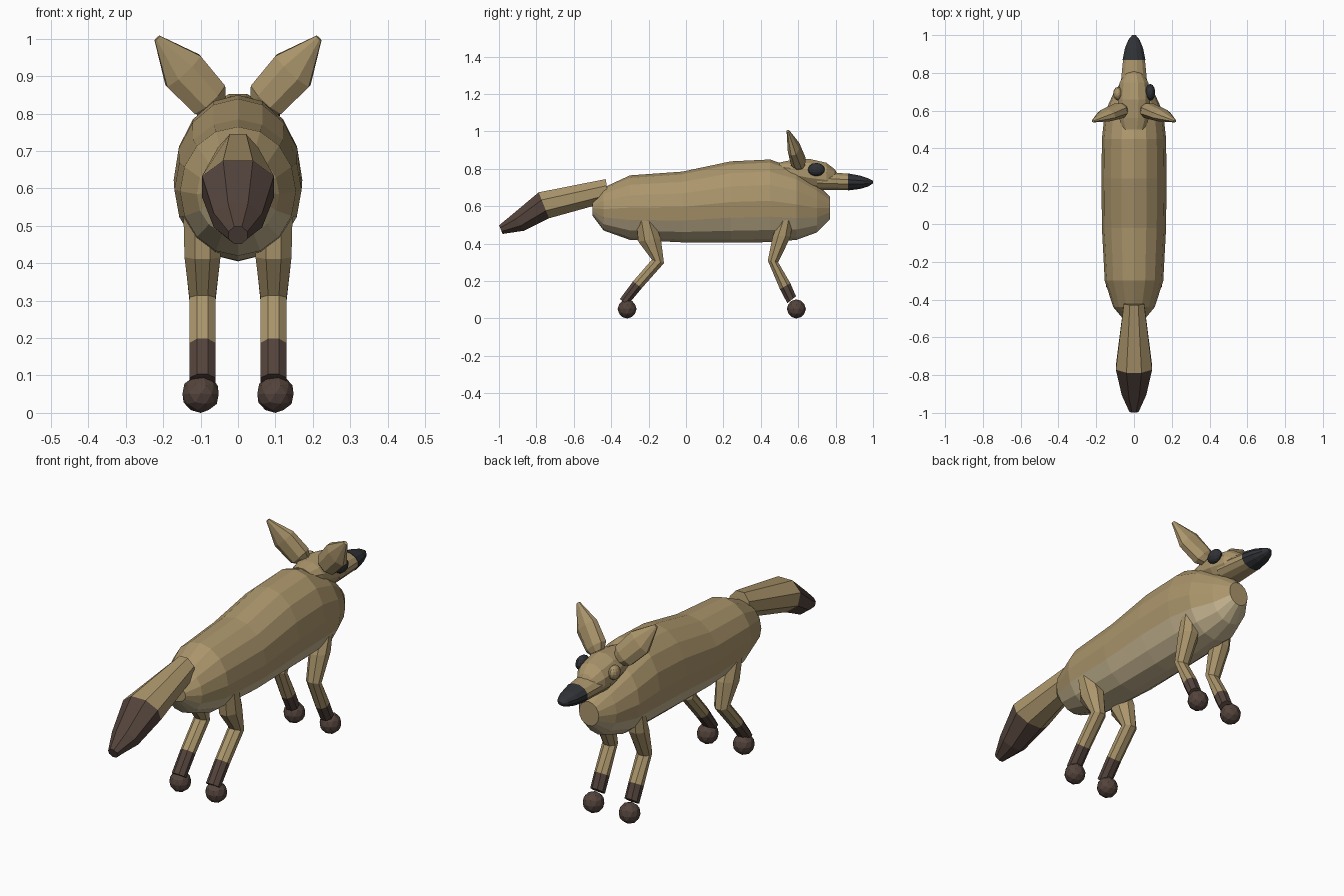
import bpy, bmesh, math
from mathutils import Vector

cube = bpy.data.objects.get("Cube")
if cube:
    bpy.data.objects.remove(cube, do_unlink=True)


def material(name, rgb):
    m = bpy.data.materials.new(name)
    m.use_nodes = True
    m.diffuse_color = (*rgb, 1)
    m.node_tree.nodes["Principled BSDF"].inputs["Base Color"].default_value = (*rgb, 1)
    return m


FUR = material("tan_fur", (0.41, 0.305, 0.15))
BELLY = material("cream_belly", (0.56, 0.46, 0.28))
DARK = material("dark_brown", (0.088, 0.057, 0.045))
BLACK = material("black", (0.03, 0.032, 0.037))


def finish(bm, name, mats):
    bmesh.ops.recalc_face_normals(bm, faces=bm.faces)
    mesh = bpy.data.meshes.new(name)
    bm.to_mesh(mesh)
    bm.free()
    for m in mats:
        mesh.materials.append(m)
    obj = bpy.data.objects.new(name, mesh)
    bpy.context.collection.objects.link(obj)
    return obj


def loft(name, rings, mats, sides=8, phase=0.5, rule=None):
    """Skin elliptical rings (centre, u, v); rule(angle, ring) picks a material."""
    bm = bmesh.new()
    step = math.tau / sides
    loops = []
    for c, u, v in rings:
        angles = [(i + phase) * step for i in range(sides)]
        loops.append([bm.verts.new(c + u * math.cos(a) + v * math.sin(a)) for a in angles])
    for r, (a, b) in enumerate(zip(loops, loops[1:])):
        for i in range(sides):
            j = (i + 1) % sides
            f = bm.faces.new((a[i], a[j], b[j], b[i]))
            if rule:
                f.material_index = rule((i + phase + 0.5) * step, r)
    last = len(loops) - 2
    for loop, r in ((loops[0], 0), (loops[-1], last)):
        f = bm.faces.new(loop)
        if rule:
            f.material_index = rule(math.pi / 2, r)
    return finish(bm, name, mats)


def slanted(rows, x=0):
    """Rings from (top y, top z, bottom y, bottom z, half width)."""
    out = []
    for yt, zt, yb, zb, w in rows:
        top, bottom = Vector((x, yt, zt)), Vector((x, yb, zb))
        out.append(((top + bottom) / 2, Vector((w, 0, 0)), (top - bottom) / 2))
    return out


def upright(rows):
    """Rings from (y, top z, bottom z, half width)."""
    return slanted([(y, t, y, b, w) for y, t, b, w in rows])


def ball(name, centre, radii, mat, ico=False):
    bm = bmesh.new()
    if ico:
        bmesh.ops.create_icosphere(bm, subdivisions=2, radius=1)
    else:
        bmesh.ops.create_uvsphere(bm, u_segments=12, v_segments=8, radius=1)
    bmesh.ops.scale(bm, vec=radii, verts=bm.verts)
    bmesh.ops.translate(bm, vec=centre, verts=bm.verts)
    return finish(bm, name, [mat])


# Body: barrel with a cream underside
loft("body", upright([
    (-0.50, 0.63, 0.55, 0.06), (-0.44, 0.70, 0.47, 0.11),
    (-0.30, 0.765, 0.42, 0.155), (-0.02, 0.785, 0.407, 0.17),
    (0.24, 0.84, 0.405, 0.172), (0.45, 0.85, 0.408, 0.17),
    (0.59, 0.80, 0.42, 0.155), (0.70, 0.72, 0.46, 0.105),
    (0.77, 0.65, 0.53, 0.055)]),
    [FUR, BELLY], 16, 0, lambda a, r: int(math.sin(a) < -0.4))

# Tail with a dark tip
loft("tail", slanted([
    (-0.43, 0.75, -0.41, 0.62, 0.058), (-0.79, 0.68, -0.73, 0.53, 0.104),
    (-0.925, 0.565, -0.865, 0.465, 0.07), (-1.0, 0.50, -0.98, 0.45, 0.027)]),
    [FUR, DARK], 8, 0.5, lambda a, r: int(r > 0))

# Head, snout and nose
loft("head", upright([
    (0.50, 0.835, 0.765, 0.06), (0.56, 0.848, 0.725, 0.082),
    (0.66, 0.856, 0.69, 0.088), (0.75, 0.835, 0.685, 0.078),
    (0.795, 0.80, 0.69, 0.05), (0.812, 0.77, 0.71, 0.02)]), [FUR], 12)
loft("snout", upright([
    (0.70, 0.79, 0.685, 0.077), (0.87, 0.775, 0.685, 0.06)]), [FUR], 12)
loft("nose", upright([
    (0.867, 0.777, 0.683, 0.063), (0.93, 0.765, 0.691, 0.05),
    (0.975, 0.75, 0.705, 0.031), (1.0, 0.736, 0.722, 0.01)]), [BLACK], 12)

hind = [(-0.17, 0.53, -0.27, 0.53, 0.055), (-0.13, 0.43, -0.26, 0.41, 0.052),
        (-0.115, 0.295, -0.185, 0.315, 0.038), (-0.235, 0.16, -0.285, 0.20, 0.037),
        (-0.31, 0.07, -0.355, 0.105, 0.037)]
fore = [(0.57, 0.53, 0.50, 0.53, 0.05), (0.565, 0.44, 0.46, 0.44, 0.05),
        (0.495, 0.30, 0.435, 0.31, 0.038), (0.56, 0.19, 0.50, 0.155, 0.037),
        (0.59, 0.12, 0.54, 0.08, 0.037)]

for side, s in (("left", 1), ("right", -1)):
    # Legs with dark socks and round feet
    for kind, rows, foot_y in (("hind", hind, -0.315), ("front", fore, 0.59)):
        loft(f"{kind}_leg_{side}", slanted(rows, 0.095 * s), [FUR, DARK], 8, 0.5,
             lambda a, r: int(r == 3))
        ball(f"{kind}_foot_{side}", (0.1 * s, foot_y, 0.051), (0.051,) * 3, DARK, True)

    # Ears: flattened leaf shapes leaning out and back
    across = Vector((0.73 * s, 0, -0.68))
    deep = Vector((0.2 * s, 0.95, 0.2))
    ear = [((0.06, 0.61, 0.82), 0.037, 0.03), ((0.078, 0.60, 0.84), 0.06, 0.043),
           ((0.147, 0.575, 0.915), 0.066, 0.035), ((0.216, 0.545, 1.002), 0.01, 0.008)]
    loft(f"ear_{side}", [(Vector((x * s, y, z)), across * w, deep * d)
                         for (x, y, z), w, d in ear], [FUR])

# Eyes: one dark, one closed and fur coloured
ball("eye_left", (0.086, 0.697, 0.796), (0.026, 0.045, 0.035), BLACK)
ball("eye_right", (-0.086, 0.69, 0.79), (0.024, 0.036, 0.035), FUR)
